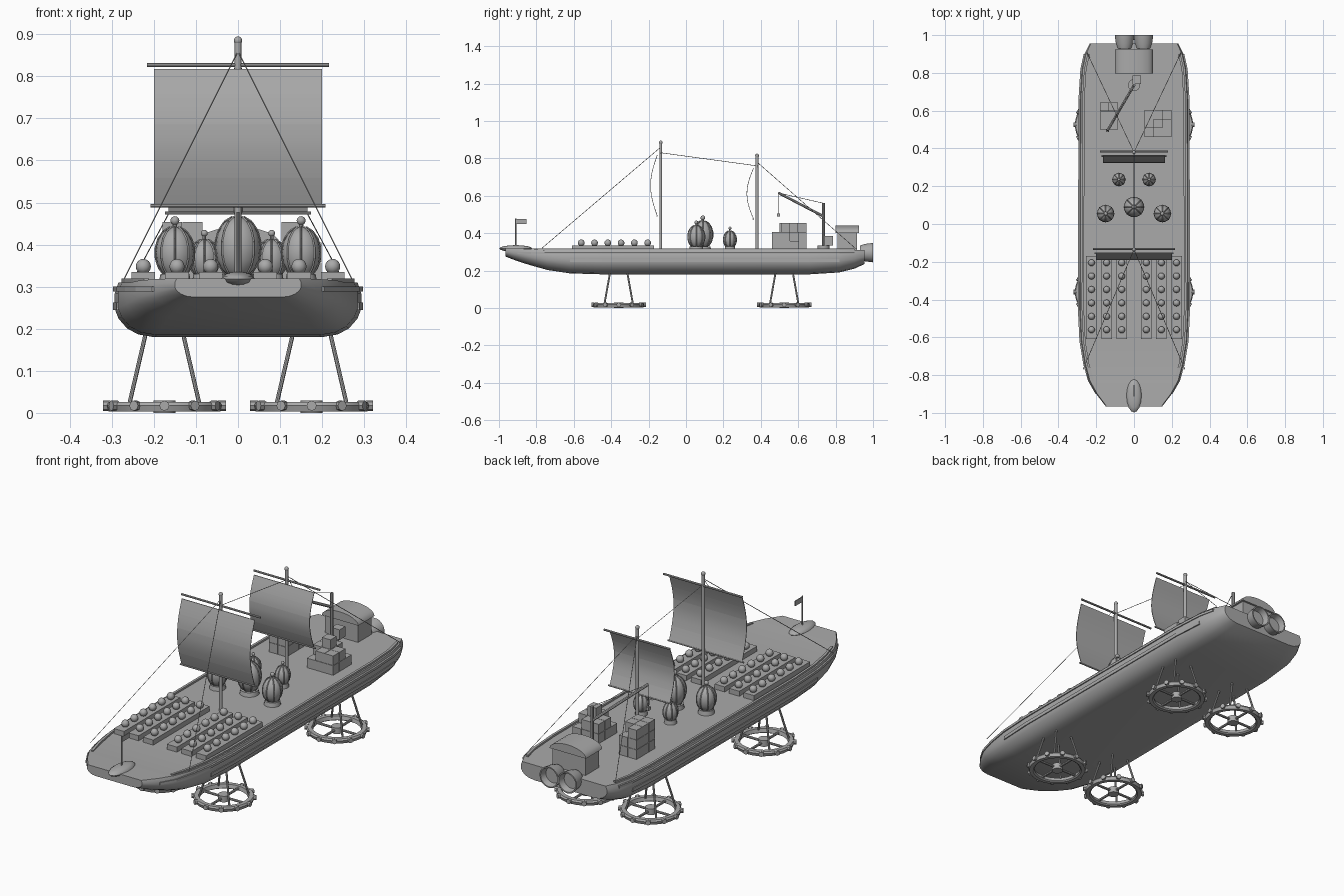
import bpy, bmesh, math
from mathutils import Vector

if "Cube" in bpy.data.objects:
    bpy.data.objects.remove(bpy.data.objects["Cube"])

grey = bpy.data.materials.new("plain_grey")
grey.use_nodes = True
grey.diffuse_color = (0.4, 0.4, 0.4, 1)
grey.node_tree.nodes["Principled BSDF"].inputs["Base Color"].default_value = (0.4, 0.4, 0.4, 1)

DECK = 0.31


def finish(name, bm, smooth=True):
    bmesh.ops.recalc_face_normals(bm, faces=bm.faces)
    me = bpy.data.meshes.new(name)
    bm.to_mesh(me)
    bm.free()
    ob = bpy.data.objects.new(name, me)
    bpy.context.collection.objects.link(ob)
    me.materials.append(grey)
    if smooth:
        bpy.ops.object.select_all(action="DESELECT")
        ob.select_set(True)
        bpy.context.view_layer.objects.active = ob
        bpy.ops.object.shade_smooth_by_angle(angle=math.radians(35))
    return ob


def add_box(bm, lo, hi):
    lo, hi = Vector(lo), Vector(hi)
    vs = bmesh.ops.create_cube(bm, size=1)["verts"]
    bmesh.ops.scale(bm, vec=hi - lo, verts=vs)
    bmesh.ops.translate(bm, vec=(lo + hi) / 2, verts=vs)


def add_rod(bm, a, b, r, r2=None, sides=8):
    a, b = Vector(a), Vector(b)
    vs = bmesh.ops.create_cone(bm, cap_ends=True, segments=sides, radius1=r,
                               radius2=r if r2 is None else r2, depth=(b - a).length)["verts"]
    bmesh.ops.rotate(bm, matrix=(b - a).to_track_quat("Z", "Y").to_matrix(), verts=vs)
    bmesh.ops.translate(bm, vec=(a + b) / 2, verts=vs)


def add_ball(bm, c, size, seg=12):
    vs = bmesh.ops.create_uvsphere(bm, u_segments=seg, v_segments=8, radius=1)["verts"]
    bmesh.ops.scale(bm, vec=size, verts=vs)
    bmesh.ops.translate(bm, vec=c, verts=vs)


def loft(bm, rings, cap=True):
    rows = [[bm.verts.new(p) for p in ring] for ring in rings]
    n = len(rows[0])
    for a, b in zip(rows, rows[1:]):
        for i in range(n):
            bm.faces.new((a[i], a[(i + 1) % n], b[(i + 1) % n], b[i]))
    if cap:
        bm.faces.new(rows[0])
        bm.faces.new(rows[-1])


# Hull: one rounded section lofted along stations of (y, half width, keel z, deck z)
STATIONS = [(-0.965, 0.15, 0.275, 0.32), (-0.9, 0.2, 0.25, 0.318), (-0.83, 0.24, 0.228, 0.315),
            (-0.74, 0.265, 0.203, DECK), (-0.62, 0.285, 0.185, DECK), (-0.45, 0.293, 0.18, DECK),
            (0.66, 0.29, 0.18, DECK), (0.82, 0.28, 0.19, DECK), (0.9, 0.262, 0.21, DECK),
            (0.955, 0.235, 0.235, DECK)]
SECTION = [(0.97, 1), (1, 0.8), (1, 0.52), (0.97, 0.34), (0.9, 0.16), (0.81, 0.05), (0.68, 0)]
half = SECTION + [(-x, z) for x, z in reversed(SECTION)]
bm = bmesh.new()
loft(bm, [[(w * fx, y, lo + (hi - lo) * fz) for fx, fz in half] for y, w, lo, hi in STATIONS])
finish("hull", bm)

# Rubbing strakes and deck edge rails follow the hull sides
for name, inset, z0, z1, span in (("upper_strake", -0.004, 0.288, 0.3, (1, 9)),
                                  ("lower_strake", -0.004, 0.245, 0.262, (4, 8)),
                                  ("deck_rail", 0.016, 0.308, 0.319, (2, 9))):
    bm = bmesh.new()
    for s in (-1, 1):
        loft(bm, [[(s * (w - inset + dx), y, z) for dx, z in
                   ((0, z0), (0, z1), (-0.012, z1), (-0.012, z0))]
                  for y, w, lo, hi in STATIONS[span[0]:span[1]]])
    finish(name, bm, False)

# Bow lump with flag
bm = bmesh.new()
add_ball(bm, (0, -0.91, 0.318), (0.04, 0.088, 0.018), 16)
finish("bow_fairing", bm)
bm = bmesh.new()
add_rod(bm, (0, -0.91, 0.32), (0, -0.91, 0.478), 0.003)
add_box(bm, (-0.002, -0.91, 0.45), (0.002, -0.852, 0.475))
finish("flag", bm, False)

# Landing wheels lying flat under the hull
for end, cy in (("front", -0.36), ("rear", 0.525)):
    for side, cx in (("left", 0.175), ("right", -0.175)):
        c = Vector((cx, cy, 0))
        bm = bmesh.new()
        prof = [(0.108, 0.008), (0.113, 0.026), (0.133, 0.026), (0.138, 0.018), (0.133, 0.003), (0.115, 0.003)]
        rings = [[c + Vector((r * math.cos(a), r * math.sin(a), z)) for r, z in prof]
                 for a in [math.tau * i / 32 for i in range(33)]]
        loft(bm, rings, False)
        bmesh.ops.remove_doubles(bm, verts=bm.verts, dist=0.0001)
        for i in range(12):
            d = Vector((math.cos(math.tau * i / 12), math.sin(math.tau * i / 12), 0))
            add_rod(bm, c + d * 0.128 + Vector((0, 0, 0.017)), c + d * 0.146 + Vector((0, 0, 0.017)), 0.012)
        add_rod(bm, c, c + Vector((0, 0, 0.03)), 0.026, sides=16)
        for i in range(4):
            d = Vector((math.cos(math.pi * i / 2), math.sin(math.pi * i / 2), 0))
            add_rod(bm, c + Vector((0, 0, 0.015)), c + d * 0.115 + Vector((0, 0, 0.015)), 0.006)
        finish(f"{end}_{side}_wheel", bm)
        bm = bmesh.new()
        for sx in (-1, 1):
            for sy in (-1, 1):
                add_rod(bm, c + Vector((sx * 0.083, sy * 0.076, 0.022)),
                        c + Vector((sx * 0.044, sy * 0.046, 0.19)), 0.005)
        finish(f"{end}_{side}_struts", bm)

# Masts, yards and curved sails made of panels
for name, y, top, yard, w, cuts in (
        ("fore", -0.135, 0.885, 0.827, 0.2, (0.818, 0.752, 0.687, 0.558, 0.492)),
        ("aft", 0.38, 0.815, 0.757, 0.165, (0.748, 0.69, 0.635, 0.53, 0.475))):
    bm = bmesh.new()
    add_rod(bm, (0, y, DECK), (0, y, top), 0.008, sides=12)
    add_ball(bm, (0, y, top), (0.01, 0.01, 0.01))
    finish(name + "_mast", bm)
    bm = bmesh.new()
    add_rod(bm, (-w - 0.016, y + 0.003, yard), (w + 0.016, y + 0.003, yard), 0.005)
    add_rod(bm, (-w - 0.008, y - 0.02, cuts[-1]), (w + 0.008, y - 0.02, cuts[-1]), 0.004)
    finish(name + "_yards", bm)
    bm = bmesh.new()
    for hi, lo in zip(cuts, cuts[1:]):
        rows = []
        for k in range(5):
            z = hi + (lo - hi) * k / 4
            t = (cuts[0] - z) / (cuts[0] - cuts[-1])
            yy = y - 0.02 - 0.036 * math.sin(math.pi * t)
            rows.append([(-w, yy, z), (w, yy, z), (w, yy + 0.003, z), (-w, yy + 0.003, z)])
        loft(bm, rows)
    finish(name + "_sail", bm)

# Rigging
bm = bmesh.new()
for s in (-1, 1):
    add_rod(bm, (0, -0.135, 0.86), (s * 0.27, -0.77, 0.32), 0.0015, sides=4)
    add_rod(bm, (0, 0.38, 0.78), (s * 0.25, 0.91, 0.315), 0.0015, sides=4)
add_rod(bm, (0, -0.135, 0.83), (0, 0.38, 0.76), 0.0015, sides=4)
finish("rigging", bm, False)

# Planter rows with round plants
troughs, plants = bmesh.new(), bmesh.new()
for x in (0.065, 0.145, 0.225):
    for s in (-1, 1):
        add_box(troughs, (s * x - 0.028, -0.61, 0.305), (s * x + 0.028, -0.17, 0.335))
        for i in range(6):
            add_ball(plants, (s * x, -0.56 + i * 0.071, 0.348), (0.018, 0.018, 0.018))
finish("planter_troughs", troughs, False)
finish("planter_plants", plants)

# Ribbed egg-shaped tanks
bm = bmesh.new()
for x, y, r, h in ((0, 0.09, 0.054, 0.15), (0.15, 0.055, 0.046, 0.125), (-0.15, 0.055, 0.046, 0.125),
                   (0.08, 0.235, 0.035, 0.095), (-0.08, 0.235, 0.035, 0.095)):
    z = DECK + 0.008 + h / 2
    add_rod(bm, (x, y, DECK - 0.005), (x, y, DECK + 0.02), r * 0.85, r * 0.75, 16)
    add_ball(bm, (x, y, z), (r, r, h / 2), 20)
    for i in range(8):
        a = math.tau * i / 8
        pts = [(x + 1.01 * r * math.sin(t) * math.cos(a), y + 1.01 * r * math.sin(t) * math.sin(a),
                z + 1.01 * h / 2 * math.cos(t)) for t in [0.25 + 0.38 * k for k in range(7)]]
        for p, q in zip(pts, pts[1:]):
            add_rod(bm, p, q, 0.0025, sides=4)
    add_rod(bm, (x, y, z + h * 0.45), (x, y, z + h / 2 + 0.012), r * 0.12)
    add_ball(bm, (x, y, z + h / 2 + 0.014), (r * 0.23,) * 3)
finish("storage_tanks", bm)

# Crate stacks: rows of column heights
S = 0.0485
for name, x0, y0, heights in (("right_crates", -0.18, 0.5, ((3, 3), (3, 3), (3, 2))),
                              ("left_crates", 0.055, 0.46, ((1, 2, 2), (2, 3, 2), (2, 2, 1)))):
    bm = bmesh.new()
    for j, row in enumerate(heights):
        for i, n in enumerate(row):
            for k in range(n):
                p = Vector((x0 + i * S, y0 + j * S, DECK + k * S))
                add_box(bm, p, p + Vector((S, S, S)) * 0.97)
    finish(name, bm, False)

# Cargo crane
bm = bmesh.new()
add_rod(bm, (0, 0.735, DECK), (0, 0.735, 0.335), 0.032, sides=16)
add_rod(bm, (0, 0.735, DECK), (0, 0.735, 0.56), 0.008)
add_box(bm, (-0.008, 0.74, 0.335), (0.038, 0.785, 0.385))
tip = Vector((-0.14, 0.495, 0.615))
add_rod(bm, (0, 0.735, 0.49), tip, 0.007)
add_rod(bm, (0, 0.735, 0.56), tip, 0.0015, sides=4)
add_rod(bm, tip, (tip.x, tip.y, 0.5), 0.0015, sides=4)
add_box(bm, (tip.x - 0.008, tip.y - 0.008, 0.488), (tip.x + 0.008, tip.y + 0.008, 0.504))
finish("cargo_crane", bm)

# Stern cabin with arched roof
bm = bmesh.new()
add_box(bm, (-0.09, 0.81, 0.3), (0.09, 0.915, 0.405))
finish("cabin", bm, False)
bm = bmesh.new()
arch = [(0.1 * math.cos(math.pi * i / 12), 0.4 + 0.042 * math.sin(math.pi * i / 12)) for i in range(13)]
loft(bm, [[(x, y, z) for x, z in arch] for y in (0.798, 0.925)])
finish("cabin_roof", bm)

# Twin stern thrusters with hollow nozzles
for side, x in (("left", 0.05), ("right", -0.05)):
    bm = bmesh.new()
    prof = [(0.038, 0.93), (0.046, 0.955), (0.052, 1.0), (0.046, 1.0), (0.038, 0.97)]
    loft(bm, [[(x + r * math.cos(math.tau * i / 24), y, 0.296 + r * math.sin(math.tau * i / 24))
               for i in range(24)] for r, y in prof])
    finish(f"{side}_thruster", bm)
